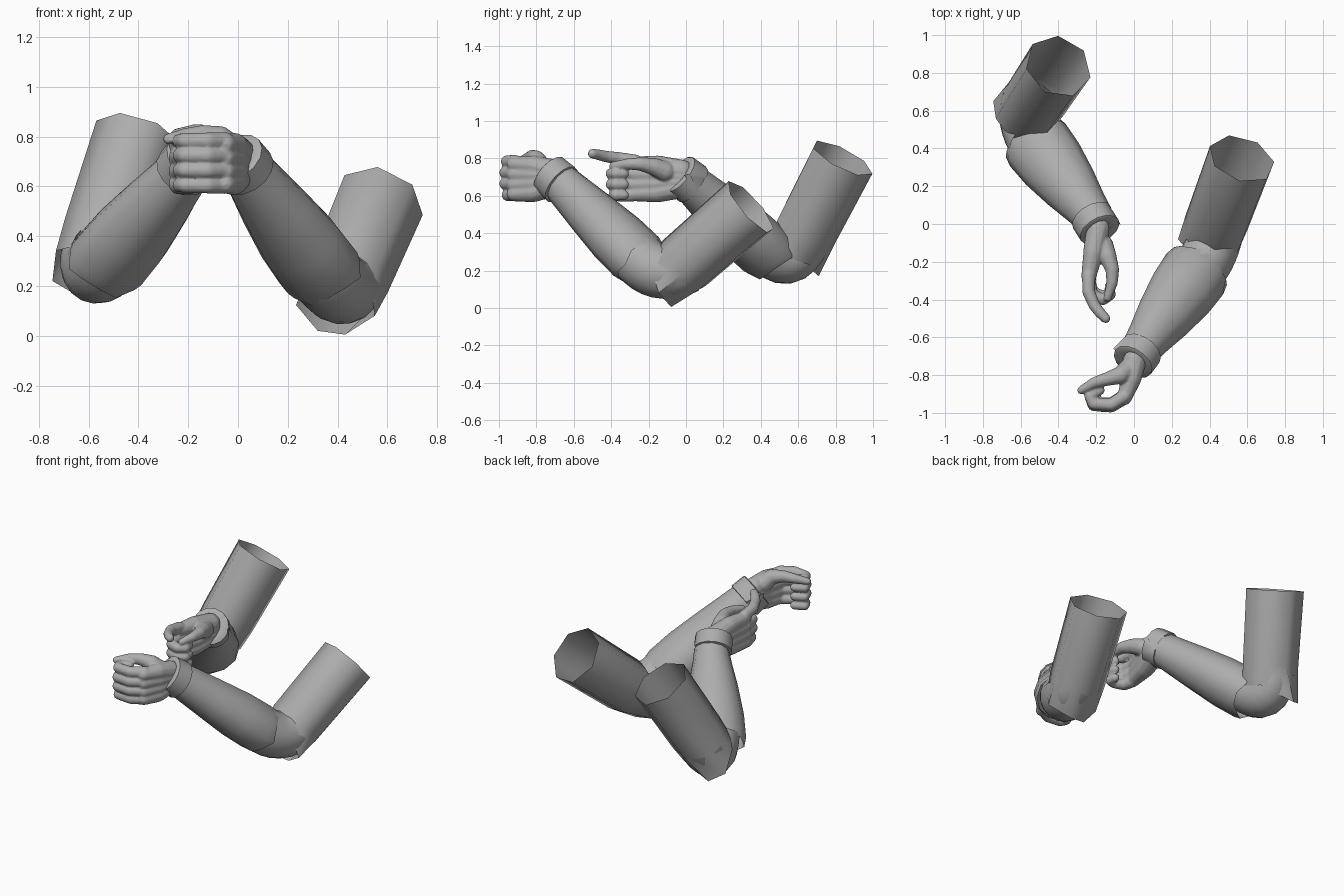
import bpy, bmesh, math
from mathutils import Vector as V

if "Cube" in bpy.data.objects:
    bpy.data.objects.remove(bpy.data.objects["Cube"])

grey = bpy.data.materials.new("plain_grey")
grey.diffuse_color = (0.42, 0.42, 0.42, 1)
grey.use_nodes = True
grey.node_tree.nodes["Principled BSDF"].inputs["Base Color"].default_value = grey.diffuse_color


def finish(bm, name, angle):
    bmesh.ops.recalc_face_normals(bm, faces=bm.faces)
    me = bpy.data.meshes.new(name)
    bm.to_mesh(me)
    bm.free()
    ob = bpy.data.objects.new(name, me)
    bpy.context.collection.objects.link(ob)
    me.materials.append(grey)
    bpy.ops.object.select_all(action='DESELECT')
    ob.select_set(True)
    bpy.context.view_layer.objects.active = ob
    bpy.ops.object.shade_smooth_by_angle(angle=math.radians(angle))
    return ob


def ring(c, axis, ra, rb, n, phase=0.0):
    """Ellipse across an axis: ra is sideways, rb is upward."""
    axis = V(axis).normalized()
    side = axis.cross(V((0, 0, 1))).normalized()
    up = side.cross(axis)
    return [V(c) + side * ra * math.cos(t) + up * rb * math.sin(t)
            for t in (phase + 2 * math.pi * i / n for i in range(n))]


def pull(points, targets):
    """Move the nearest point of a ring onto each target."""
    for t in map(V, targets):
        i = min(range(len(points)), key=lambda k: (points[k] - t).length)
        points[i] = t


def skin(bm, rings, cap=False):
    vs = [[bm.verts.new(p) for p in r] for r in rings]
    n = len(vs[0])
    for a, b in zip(vs, vs[1:]):
        for i in range(n):
            bm.faces.new((a[i], a[(i + 1) % n], b[(i + 1) % n], b[i]))
    if cap:
        bm.faces.new(vs[0])
        bm.faces.new(vs[-1])


def sleeve(name, top, bottom, low_normal, low_r, phase, tips):
    """Open seven-sided upper sleeve with a drooping hem."""
    bm = bmesh.new()
    top, bottom = V(top), V(bottom)
    ax = top - bottom
    low = ring(bottom, V(low_normal), 0.168, low_r, 7, phase)
    pull(low, tips)
    skin(bm, [low, ring(bottom + ax * 0.24, ax, 0.174, 0.174, 7, phase),
              ring(top, ax, 0.181, 0.181, 7, phase)])
    finish(bm, name, 56)


def forearm(name, elbow, wrist):
    """Open tapered forearm sleeve."""
    bm = bmesh.new()
    e, w = V(elbow), V(wrist)
    ax = w - e
    prof = [(0.0, 0.172, 0.145), (0.06, 0.185, 0.152), (0.3, 0.178, 0.15),
            (0.6, 0.15, 0.132), (0.85, 0.118, 0.116), (1.0, 0.104, 0.106)]
    rings = [ring(e + ax * t, ax, a, b, 12) for t, a, b in prof]
    # uneven hem at the elbow
    for i in range(0, 12, 3):
        rings[0][i] -= ax * 0.04
    skin(bm, rings)
    finish(bm, name, 40)


def cuff(name, c, axis, corner):
    """Flared cuff with one pulled-out corner and a turned-in opening."""
    bm = bmesh.new()
    c, ax = V(c), V(axis).normalized()
    prof = [(-0.055, 0.098), (-0.05, 0.118), (0.045, 0.114), (0.05, 0.106), (0.045, 0.06)]
    rings = [ring(c + ax * h, ax, r, r, 14) for h, r in prof]
    pull(rings[1], [corner])
    skin(bm, rings)
    finish(bm, name, 45)


def elbow_bend(name, a, ctrl, b):
    """Rounded bend joining forearm and upper sleeve."""
    bm = bmesh.new()
    a, ctrl, b = V(a), V(ctrl), V(b)
    side = (ctrl - a).cross(b - ctrl).normalized()
    rings = []
    for k in range(9):
        t = k / 8
        p = a * (1 - t) ** 2 + ctrl * 2 * t * (1 - t) + b * t * t
        d = (ctrl - a) * (1 - t) + (b - ctrl) * t
        up = side.cross(d.normalized())
        rings.append([p + (side * math.cos(q) + up * math.sin(q)) * 0.145
                      for q in (2 * math.pi * i / 18 for i in range(18))])
    skin(bm, rings)
    finish(bm, name, 60)


def limb(bm, pts, radii):
    """Chain of balls and tapered links, fused later."""
    pts = [V(p) for p in pts]
    for p, r in zip(pts, radii):
        res = bmesh.ops.create_icosphere(bm, subdivisions=2, radius=r)
        bmesh.ops.translate(bm, verts=res['verts'], vec=p)
    for (p, r), (q, s) in zip(zip(pts, radii), zip(pts[1:], radii[1:])):
        d = (q - p).normalized()
        ref = V((1, 0, 0)) if abs(d.z) > 0.9 else V((0, 0, 1))
        x = d.cross(ref).normalized()
        y = x.cross(d)
        skin(bm, [[c + (x * math.cos(t) + y * math.sin(t)) * k
                   for t in (math.pi * i / 6 for i in range(12))]
                  for c, k in ((p, r), (q, s))], cap=True)


def hand(name, wrist, palm, fingers, thumb):
    bm = bmesh.new()
    # palm slab: forks from the wrist to each knuckle
    for z in (0.61, 0.66, 0.715, 0.77):
        mid = (palm[0][0], palm[0][1], 0.69 + (z - 0.69) * 0.9)
        root = (wrist[0], wrist[1], wrist[2] + (z - 0.69) * 0.5)
        limb(bm, [root, mid, (palm[1][0], palm[1][1], z)], [0.063, 0.054, 0.04])
    for f in fingers:
        limb(bm, f, [0.036, 0.034, 0.031, 0.029, 0.026])
    limb(bm, thumb, [0.056, 0.048, 0.037, 0.03, 0.022])
    ob = finish(bm, name, 180)
    for kind, props in (('REMESH', dict(mode='VOXEL', voxel_size=0.007, use_smooth_shade=True)),
                        ('SMOOTH', dict(factor=0.5, iterations=3))):
        m = ob.modifiers.new(kind.lower(), kind)
        for k, v in props.items():
            setattr(m, k, v)


# near arm
sleeve("near_upper_sleeve", (0.57, 0.345, 0.54), (0.395, -0.125, 0.13), (0.14, 0.55, 0.2), 0.135, -0.4,
       [(0.32, -0.09, 0.02), (0.43, -0.08, 0.005)])
elbow_bend("near_elbow", (0.325, -0.27, 0.28), (0.425, -0.15, 0.14), (0.44, 0.0, 0.22))
forearm("near_forearm", (0.34, -0.24, 0.25), (0.03, -0.67, 0.67))
cuff("near_cuff", (0.015, -0.70, 0.69), (-0.42, -0.63, 0.55), (-0.11, -0.66, 0.75))
hand("near_hand", (0.005, -0.72, 0.695), ((-0.015, -0.82), (-0.05, -0.92)),
     [[(-0.05, -0.92 + k, z), (-0.12, -0.965 + k, z), (-0.215, -0.96 + k, z),
       (-0.235, -0.91, z), (-0.18, -0.88, z)]
      for z, k in ((0.605, 0.012), (0.664, 0), (0.724, 0), (0.783, 0.008))],
     [(-0.03, -0.77, 0.75), (-0.07, -0.80, 0.795), (-0.14, -0.82, 0.81),
      (-0.21, -0.84, 0.805), (-0.28, -0.88, 0.79)])

# far arm
sleeve("far_upper_sleeve", (-0.40, 0.835, 0.80), (-0.572, 0.575, 0.295), (0.13, 0.2, 0.52), 0.165, 0.6,
       [(-0.745, 0.65, 0.22), (-0.66, 0.71, 0.17)])
elbow_bend("far_elbow", (-0.52, 0.43, 0.34), (-0.59, 0.55, 0.19), (-0.56, 0.63, 0.37))
forearm("far_forearm", (-0.53, 0.445, 0.285), (-0.205, 0.025, 0.67))
cuff("far_cuff", (-0.20, 0.0, 0.69), (0.35, -0.63, 0.50), (-0.07, -0.01, 0.71))
hand("far_hand", (-0.19, -0.02, 0.69), ((-0.215, -0.15), (-0.24, -0.28)),
     [[(-0.24, -0.29, z), (-0.225, -0.375 + k, z), (-0.165, -0.40 + k, z),
       (-0.125, -0.375, z), (-0.13, -0.33, z)]
      for z, k in ((0.603, 0.015), (0.66, 0), (0.718, 0))]
     + [[(-0.24, -0.27, 0.785), (-0.24, -0.36, 0.80), (-0.21, -0.43, 0.81),
         (-0.18, -0.47, 0.82), (-0.15, -0.50, 0.825)]],
     [(-0.165, -0.11, 0.73), (-0.14, -0.17, 0.755), (-0.115, -0.24, 0.77),
      (-0.115, -0.31, 0.77), (-0.14, -0.39, 0.76)])
